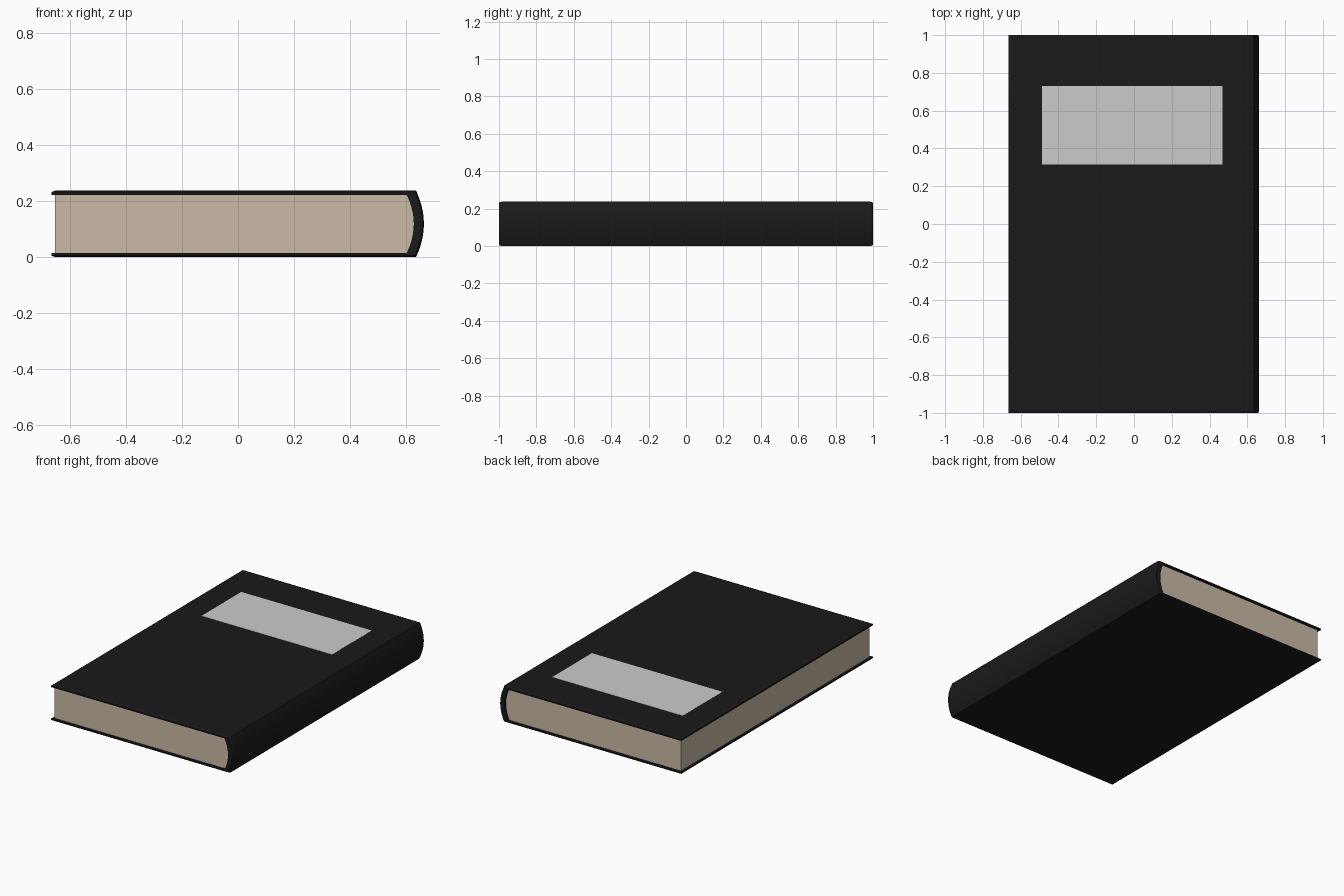
import bpy, bmesh, math

if "Cube" in bpy.data.objects:
    bpy.data.objects.remove(bpy.data.objects["Cube"])

def material(name, rgb):
    m = bpy.data.materials.new(name)
    m.diffuse_color = (*rgb, 1)
    m.use_nodes = True
    m.node_tree.nodes["Principled BSDF"].inputs["Base Color"].default_value = m.diffuse_color
    return m

def finish(name, bm, mat=None):
    bmesh.ops.recalc_face_normals(bm, faces=bm.faces)
    me = bpy.data.meshes.new(name)
    bm.to_mesh(me)
    bm.free()
    ob = bpy.data.objects.new(name, me)
    bpy.context.collection.objects.link(ob)
    if mat:
        me.materials.append(mat)
    bpy.context.view_layer.objects.active = ob
    ob.select_set(True)
    bpy.ops.object.shade_smooth_by_angle(angle=math.radians(20))
    ob.select_set(False)
    return ob

H, T = 0.237, 0.015
MID = H / 2
N = 10

def bulge(x_edge, depth, half):
    """Rounded-spine curve from top to bottom."""
    pts = []
    for i in range(N + 1):
        t = 1 - 2 * i / N
        pts.append((x_edge + depth * (1 - t * t), MID + half * t))
    return pts

def outer(inset):
    s = bulge(0.635 - inset, 0.028, MID - inset)
    top, bot = H - inset, inset
    return ([(-0.665, H - 0.005), (-0.652, top)] + s
            + [(-0.652, bot), (-0.665, 0.005)])

inner_spine = bulge(0.602, 0.025, MID - T)
inner = ([(-0.665, H - T), (-0.652, H - T)] + inner_spine
         + [(-0.652, T), (-0.665, T)])

black = material("black_cloth", (0.01, 0.01, 0.01))
cream = material("cream_paper", (0.59, 0.49, 0.39))

# Wrap-around cover with bevelled outer edges
bm = bmesh.new()
rings = [(-1, 0.005), (-0.987, 0), (0.987, 0), (1, 0.005)]
outs = [[bm.verts.new((x, y, z)) for x, z in outer(b)] for y, b in rings]
ins = [[bm.verts.new((x, y, z)) for x, z in inner] for y, b in rings]
for rows in (outs, ins):
    for a, b in zip(rows, rows[1:]):
        for i in range(len(a) - 1):
            bm.faces.new((a[i], a[i + 1], b[i + 1], b[i]))
for k in (0, -1):
    o, n = outs[k], ins[k]
    for i in range(len(o) - 1):
        bm.faces.new((o[i], o[i + 1], n[i + 1], n[i]))
for e in (0, -1):
    for k in range(3):
        bm.faces.new((outs[k][e], outs[k + 1][e], ins[k + 1][e], ins[k][e]))
finish("cover", bm, black)

# Page block, rounded against the spine
bm = bmesh.new()
profile = [(-0.652, T)] + [(-0.652, H - T)] + inner_spine
ends = [[bm.verts.new((x, y, z)) for x, z in profile] for y in (-0.985, 0.985)]
for ring in ends:
    bm.faces.new(ring)
n = len(profile)
for i in range(n):
    j = (i + 1) % n
    bm.faces.new((ends[0][i], ends[0][j], ends[1][j], ends[1][i]))
finish("pages", bm, cream)

# Thin blank label on the front board
bm = bmesh.new()
bmesh.ops.create_cube(bm, size=1)
for v in bm.verts:
    v.co = (-0.01 + v.co.x * 0.955, 0.5225 + v.co.y * 0.415, H + v.co.z * 0.002)
finish("cover_label", bm)
